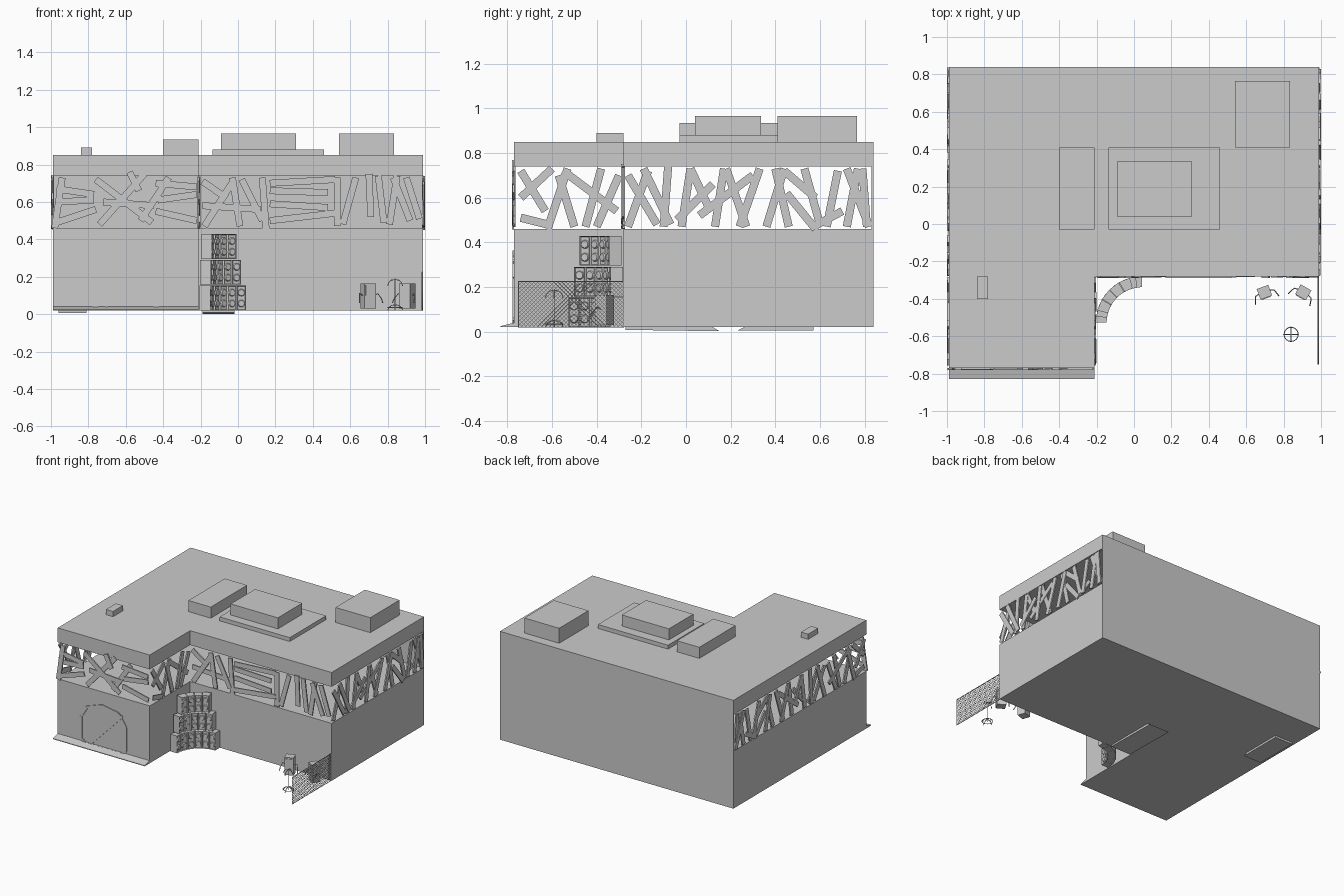
import bpy, bmesh, math
from mathutils import Vector, Matrix

if "Cube" in bpy.data.objects:
    bpy.data.objects.remove(bpy.data.objects["Cube"])


def finish(name, bm):
    bmesh.ops.recalc_face_normals(bm, faces=bm.faces)
    me = bpy.data.meshes.new(name)
    bm.to_mesh(me)
    bm.free()
    ob = bpy.data.objects.new(name, me)
    bpy.context.collection.objects.link(ob)
    return ob


def prism(bm, pts, vec):
    f = bm.faces.new([bm.verts.new(p) for p in pts])
    r = bmesh.ops.extrude_face_region(bm, geom=[f])
    verts = [v for v in r['geom'] if isinstance(v, bmesh.types.BMVert)]
    bmesh.ops.translate(bm, verts=verts, vec=vec)
    bm.faces.new([l.vert for l in reversed(f.loops)]) if not f.is_valid else None


def box(bm, x0, x1, y0, y1, z0, z1):
    m = Matrix.Translation(((x0 + x1) / 2, (y0 + y1) / 2, (z0 + z1) / 2))
    bmesh.ops.create_cube(bm, size=1, matrix=m @ Matrix.Diagonal((x1 - x0, y1 - y0, z1 - z0, 1)))


def bar(bm, p, q, w, t, n):
    """Board from p to q, w wide, t thick along the normal n."""
    p, q, n = Vector(p), Vector(q), Vector(n)
    d = q - p
    u = d.normalized()
    s = n.cross(u).normalized()
    n = u.cross(s)
    m = Matrix((u * d.length, s * w, n * t)).transposed().to_4x4()
    bmesh.ops.create_cube(bm, size=1, matrix=Matrix.Translation((p + q) / 2) @ m)


def tube(name, paths, r, cyclic=False):
    cu = bpy.data.curves.new(name, 'CURVE')
    cu.dimensions = '3D'
    cu.bevel_depth = r
    cu.bevel_resolution = 1
    cu.use_fill_caps = True
    for path in paths:
        s = cu.splines.new('POLY')
        s.points.add(len(path) - 1)
        for pt, c in zip(s.points, path):
            pt.co = (*c, 1)
        s.use_cyclic_u = cyclic
    ob = bpy.data.objects.new(name, cu)
    bpy.context.collection.objects.link(ob)


# L-shaped base and roof slabs, closed back wall
L = [(-.99, -.77), (-.21, -.77), (-.21, -.28), (.99, -.28), (.99, .84), (-.99, .84)]
for name, z0, z1 in (("base_storey", .02, .46), ("roof_slab", .74, .85)):
    bm = bmesh.new()
    prism(bm, [(x, y, z0) for x, y in L], (0, 0, z1 - z0))
    finish(name, bm)
bm = bmesh.new()
box(bm, -.99, .99, .83, .84, .46, .74)
finish("back_wall", bm)

# Roof plant boxes
for i, b in enumerate([(-.40, -.21, -.03, .41, .85, .935), (-.135, .46, -.03, .41, .85, .88),
                       (-.09, .31, .04, .335, .88, .965), (.54, .835, .41, .765, .85, .965),
                       (-.84, -.78, -.40, -.28, .85, .89)]):
    bm = bmesh.new()
    box(bm, *b)
    finish(f"roof_box_{i + 1}", bm)

# Slabs under the floor
bm = bmesh.new()
prism(bm, [(-.19, -.27, .02), (-.19, -.27, .008), (-.19, .15, .002), (-.19, .12, .02)], (.17, 0, 0))
prism(bm, [(-.96, .26, .02), (-.96, .23, .005), (-.96, .57, .005), (-.96, .57, .02)], (.15, 0, 0))
finish("under_slabs", bm)

# Entrance ramp
bm = bmesh.new()
prism(bm, [(-.99, -.77, .02), (-.99, -.83, .02), (-.99, -.83, .025), (-.99, -.77, .04)], (.78, 0, 0))
finish("entrance_ramp", bm)

# Boards across the window bands: (along, z, along, z)
WING_FRONT = [(-.98, .46, -.94, .73), (-.97, .67, -.77, .64), (-.97, .60, -.77, .61), (-.97, .49, -.76, .56),
              (-.76, .72, -.46, .49), (-.50, .75, -.74, .48), (-.58, .76, -.53, .66), (-.72, .60, -.45, .58),
              (-.52, .50, -.37, .73), (-.44, .70, -.22, .68), (-.43, .61, -.22, .64), (-.44, .55, -.22, .50)]
WING_SIDE = [(-.74, .72, -.63, .54), (-.60, .73, -.74, .60), (-.74, .51, -.62, .48), (-.62, .46, -.53, .73),
             (-.50, .47, -.57, .70), (-.45, .47, -.38, .73), (-.55, .72, -.31, .54), (-.40, .47, -.30, .70)]
MAIN_FRONT = [(-.18, .47, -.02, .72), (-.19, .71, -.06, .62), (-.19, .58, .12, .56), (-.03, .73, .01, .47),
              (.02, .72, .13, .50), (.13, .73, .15, .46), (.17, .70, .52, .72), (.17, .66, .48, .65),
              (.17, .59, .48, .57), (.17, .50, .52, .54), (.53, .73, .53, .47), (.56, .48, .63, .73),
              (.70, .75, .71, .52), (.75, .74, .78, .49), (.81, .48, .85, .74), (.83, .73, .92, .50),
              (.90, .73, .97, .51)]
MAIN_SIDE = [(-.26, .47, -.17, .72), (-.26, .70, -.13, .48), (-.19, .73, -.07, .48), (-.10, .47, -.08, .74),
             (-.02, .47, .02, .73), (-.04, .50, .12, .66), (.02, .73, .10, .56), (.06, .52, .30, .70),
             (.13, .47, .17, .73), (.18, .73, .27, .47), (.24, .47, .33, .73), (.36, .47, .44, .73),
             (.40, .73, .46, .47), (.44, .72, .58, .60), (.45, .62, .58, .46), (.57, .47, .70, .54),
             (.53, .73, .60, .48), (.63, .47, .68, .72), (.72, .73, .82, .47), (.77, .73, .72, .47),
             (.81, .47, .79, .73)]


def boards(name, segs, axis, at):
    bm = bmesh.new()
    for i, (a, z, b, w) in enumerate(segs):
        o = at + (i % 3 - 1) * .003
        p, q = ((a, o, z), (b, o, w)) if axis == 'x' else ((o, a, z), (o, b, w))
        bar(bm, p, q, .036, .01, (0, 1, 0) if axis == 'x' else (1, 0, 0))
    finish(name, bm)


boards("wing_front_boards", WING_FRONT, 'x', -.772)
boards("wing_side_boards", WING_SIDE, 'y', -.208)
boards("main_front_boards", MAIN_FRONT, 'x', -.282)
boards("right_boards", MAIN_SIDE, 'y', .991)
boards("left_boards", MAIN_SIDE + WING_SIDE, 'y', -.991)

# Garage door frame with diagonal brace
D = [(-.79, .06), (-.79, .23), (-.74, .31), (-.61, .355), (-.47, .33), (-.41, .24), (-.41, .06), (-.45, .03), (-.75, .03)]
bm = bmesh.new()
for a, b in zip(D, D[1:] + D[:1]):
    bar(bm, (a[0], -.772, a[1]), (b[0], -.772, b[1]), .018, .008, (0, 1, 0))
bar(bm, (-.71, -.772, .04), (-.44, -.772, .32), .018, .008, (0, 1, 0))
finish("garage_door", bm)

# Curved stack of loudspeakers in the inner corner
C = Vector((.043, -.527, 0))


def polar(r, a, z):
    return C + Vector((r * math.cos(a), r * math.sin(a), z))


for row, n in enumerate((6, 5, 4)):
    z0, step = .02 + row * .138, math.radians(15)
    bm = bmesh.new()
    for i in range(n):
        mid = math.radians(135) + (i - (n - 1) / 2) * step
        a, b = mid - step * .48, mid + step * .48
        prism(bm, [polar(r, t, z0) for r, t in ((.19, a), (.19, b), (.248, b), (.248, a))], (0, 0, .132))
    bm.normal_update()
    bmesh.ops.recalc_face_normals(bm, faces=bm.faces)
    fronts = [f for f in bm.faces if abs(f.normal.z) < .1
              and all((v.co - C).xy.length < .2 for v in f.verts)]
    for f in fronts:
        bmesh.ops.inset_region(bm, faces=[f], thickness=.004, depth=-.008, use_even_offset=True)
    for i in range(n):
        mid = math.radians(135) + (i - (n - 1) / 2) * step
        for h in (.037, .095):
            m = (Matrix.Translation(polar(.193, mid, z0 + h)) @ Matrix.Rotation(mid, 4, 'Z')
                 @ Matrix.Rotation(math.pi / 2, 4, 'Y'))
            bmesh.ops.create_cone(bm, cap_ends=True, segments=16, radius1=.016, radius2=.02, depth=.008, matrix=m)
    finish(f"speaker_row_{row + 1}", bm)

# Chain-link fence
bm = bmesh.new()
y0, y1, z0, z1 = -.75, -.28, .02, .225
h = z1 - z0
k = y0 - h
while k < y1:
    lo, hi = max(k, y0), min(k + h, y1)
    if hi - lo > .005:
        bar(bm, (.985, lo, z0 + lo - k), (.985, hi, z0 + hi - k), .0018, .0018, (1, 0, 0))
        bar(bm, (.985, lo, z1 - lo + k), (.985, hi, z1 - hi + k), .0018, .0018, (1, 0, 0))
    k += .018
finish("fence_mesh", bm)
tube("fence_frame", [[(.985, y0, z0), (.985, y0, z1), (.985, y1, z1), (.985, y1, z0)]], .003, True)

# Coat stand: pole, four hooks, four feet and a ring
cx, cy = .84, -.59
paths = [[(cx, cy, .03), (cx, cy, .19)]]
for i in range(4):
    c, s = math.cos(i * math.pi / 2), math.sin(i * math.pi / 2)
    for prof in ([(0, .185), (.02, .182), (.035, .168), (.04, .15)], [(0, .05), (.02, .047), (.035, .035), (.04, .02)]):
        paths.append([(cx + r * c, cy + r * s, z) for r, z in prof])
tube("coat_stand", paths, .0025)
tube("coat_stand_ring", [[(cx + .038 * math.cos(t * math.pi / 8), cy + .038 * math.sin(t * math.pi / 8), .035)
                          for t in range(16)]], .0025, True)

# Two cabinets with bent side arms
for i, (x, y, ang) in enumerate(((.697, -.365, 20), (.905, -.365, -30))):
    m = Matrix.Translation((x, y, 0)) @ Matrix.Rotation(math.radians(ang), 4, 'Z')
    bm = bmesh.new()
    box(bm, -.033, .033, -.03, .03, .03, .165)
    box(bm, -.026, .026, -.034, -.03, .10, .155)
    bm.transform(m)
    finish(f"cabinet_{i + 1}", bm)
    arms = [[m @ Vector((s * a, b, z)) for a, b, z in ((.03, 0, .10), (.052, -.005, .11), (.062, -.03, .085), (.066, -.045, .06))]
            for s in (-1, 1)]
    tube(f"cabinet_arms_{i + 1}", [[tuple(v) for v in p] for p in arms], .003)
